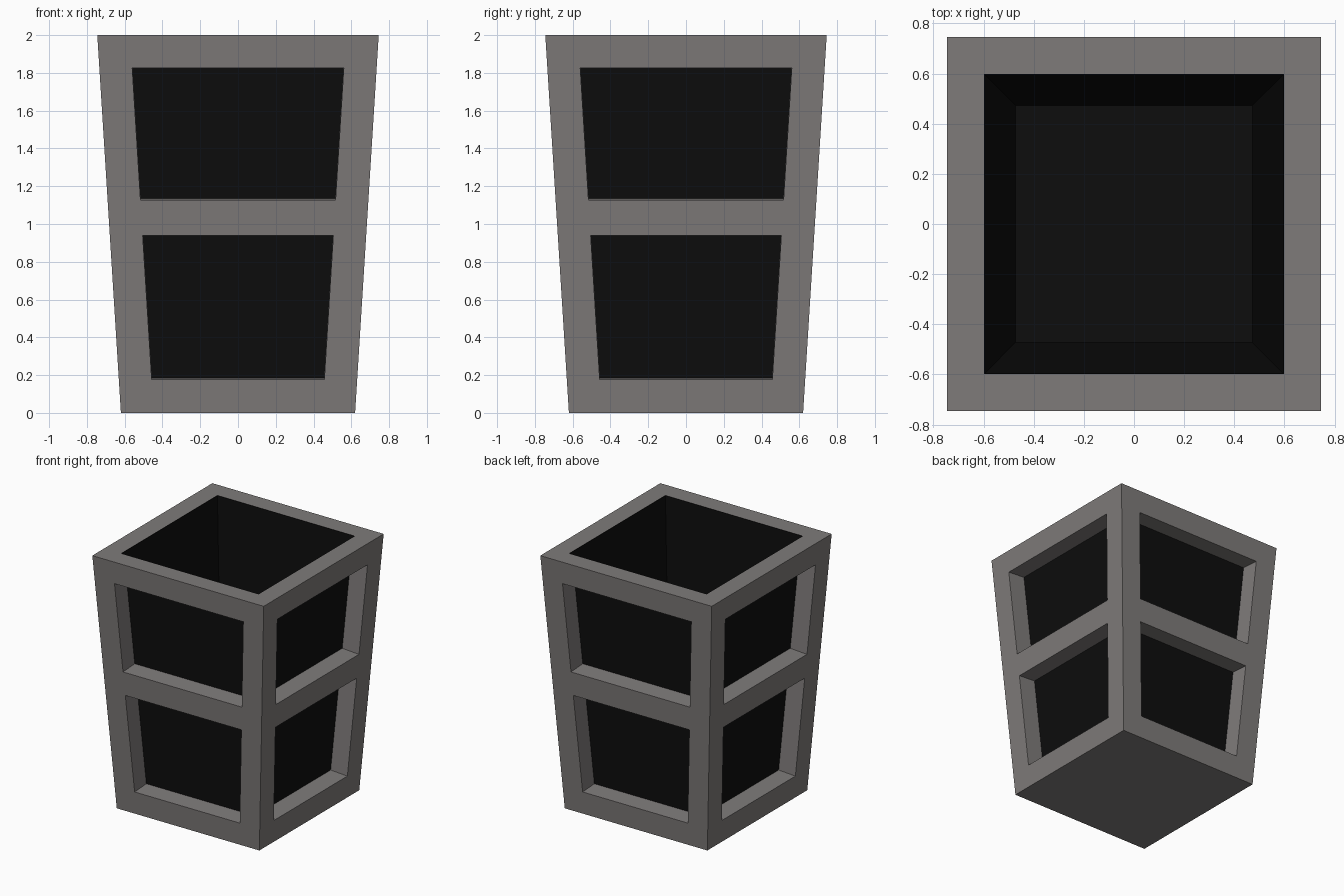
import bpy, bmesh
from mathutils import Matrix, Vector
from math import pi

if "Cube" in bpy.data.objects:
    bpy.data.objects.remove(bpy.data.objects["Cube"])

H, BOT, TOP = 2.0, 0.62, 0.745      # height and outer half widths
WALL, MARGIN = 0.146, 0.174         # wall depth, post width
SLOPE = (TOP - BOT) / H
INWARD = Vector((0, 1, SLOPE)).normalized() * WALL


def material(name, rgb):
    m = bpy.data.materials.new(name)
    m.diffuse_color = (*rgb, 1)
    m.use_nodes = True
    m.node_tree.nodes["Principled BSDF"].inputs["Base Color"].default_value = m.diffuse_color
    return m


def add_object(name, bm, mat):
    bmesh.ops.remove_doubles(bm, verts=bm.verts, dist=0.0005)
    me = bpy.data.meshes.new(name)
    bm.to_mesh(me)
    bm.free()
    me.materials.append(mat)
    ob = bpy.data.objects.new(name, me)
    bpy.context.collection.objects.link(ob)
    return ob


def half(z):
    return BOT + SLOPE * z


# Frame: four sloping sides, each with two recessed openings, plus the rim
bm = bmesh.new()
rows = [0, 0.176, 0.94, 1.126, 1.825, H]
for k in range(4):
    rot = Matrix.Rotation(k * pi / 2, 3, 'Z')

    def quad(*pts):
        bm.faces.new([bm.verts.new(rot @ Vector(p)) for p in pts])

    def row(z):
        h = half(z)
        return [Vector((x, -h, z)) for x in (-h, MARGIN - h, h - MARGIN, h)]

    for r in range(5):
        lo, hi = row(rows[r]), row(rows[r + 1])
        for c in range(3):
            cell = [lo[c], lo[c + 1], hi[c + 1], hi[c]]
            if c == 1 and r in (1, 3):
                for i in range(4):
                    a, b = cell[i], cell[(i + 1) % 4]
                    quad(a, b, b + INWARD, a + INWARD)
            else:
                quad(*cell)
    t, i = TOP, TOP - WALL
    quad((-t, -t, H), (t, -t, H), (i, -i, H), (-i, -i, H))

# Base plate
bm.faces.new([bm.verts.new((x * BOT, y * BOT, 0))
              for x, y in ((-1, -1), (-1, 1), (1, 1), (1, -1))])
add_object("frame", bm, material("grey", (0.21, 0.198, 0.194)))

# Liner: open dark tapered box standing inside the frame
bm = bmesh.new()
bmesh.ops.create_cube(bm, size=2)
for v in bm.verts:
    z = H if v.co.z > 0 else 0.01
    h = half(z) - WALL
    v.co = (v.co.x * h, v.co.y * h, z)
bm.faces.ensure_lookup_table()
top = [f for f in bm.faces if f.normal.z > 0.9]
bmesh.ops.delete(bm, geom=top, context='FACES_ONLY')
liner = add_object("liner", bm, material("black", (0.004, 0.004, 0.004)))
mod = liner.modifiers.new("thickness", 'SOLIDIFY')
mod.thickness = 0.004
mod.offset = -1
